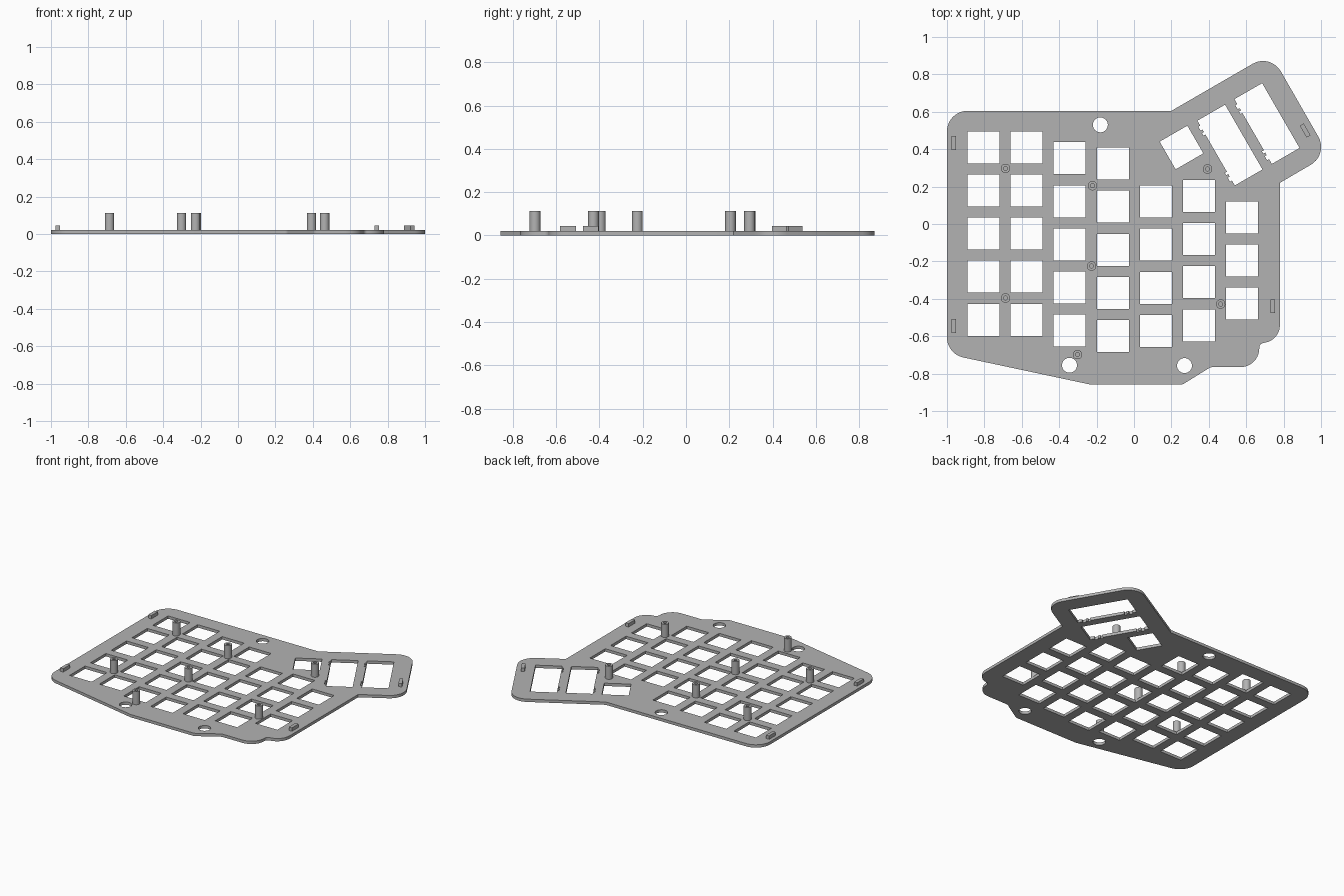
import bpy
import bmesh
from math import cos, sin, pi, radians, tan
from mathutils import Vector, Matrix

cube = bpy.data.objects.get("Cube")
if cube:
    bpy.data.objects.remove(cube, do_unlink=True)

THICK = 0.02
PITCH = 0.2305
KEY = 0.171

grey = bpy.data.materials.new("plain grey")
grey.use_nodes = True
grey.diffuse_color = (0.45, 0.45, 0.45, 1)
grey.node_tree.nodes["Principled BSDF"].inputs["Base Color"].default_value = (0.45, 0.45, 0.45, 1)


def rounded(corners, steps=10):
    """Closed outline from (x, y, radius) corners."""
    pts = []
    for i, (x, y, r) in enumerate(corners):
        p = Vector((x, y))
        if r == 0:
            pts.append(p)
            continue
        a = (Vector(corners[i - 1][:2]) - p).normalized()
        b = (Vector(corners[(i + 1) % len(corners)][:2]) - p).normalized()
        half = a.angle(b) / 2
        centre = p + (a + b).normalized() * (r / sin(half))
        start = p + a * (r / tan(half)) - centre
        end = p + b * (r / tan(half)) - centre
        turn = start.angle(end)
        for k in range(steps + 1):
            t = k / steps
            v = start * sin((1 - t) * turn) + end * sin(t * turn)
            pts.append(centre + v / sin(turn))
    return pts


def circle(x, y, r, n=32):
    return [Vector((x + r * cos(2 * pi * k / n), y + r * sin(2 * pi * k / n))) for k in range(n)]


def placed(points, x, y, degrees=0):
    turn = Matrix.Rotation(radians(degrees), 2)
    return [turn @ Vector(p) + Vector((x, y)) for p in points]


def rectangle(w, h):
    return [(-w / 2, -h / 2), (w / 2, -h / 2), (w / 2, h / 2), (-w / 2, h / 2)]


def slab(name, loops, z0, z1, smooth=False):
    """Flat solid from an outline followed by hole loops."""
    bm = bmesh.new()
    for loop in loops:
        vs = [bm.verts.new((p[0], p[1], z0)) for p in loop]
        for i, v in enumerate(vs):
            bm.edges.new((vs[i - 1], v))
    bmesh.ops.triangle_fill(bm, use_beauty=True, edges=bm.edges[:], normal=(0, 0, 1))
    top = bmesh.ops.extrude_face_region(bm, geom=bm.faces[:], use_keep_orig=True)
    bmesh.ops.translate(bm, vec=(0, 0, z1 - z0),
                        verts=[g for g in top["geom"] if isinstance(g, bmesh.types.BMVert)])
    bmesh.ops.recalc_face_normals(bm, faces=bm.faces[:])
    mesh = bpy.data.meshes.new(name)
    bm.to_mesh(mesh)
    bm.free()
    mesh.materials.append(grey)
    ob = bpy.data.objects.new(name, mesh)
    bpy.context.collection.objects.link(ob)
    if smooth:
        bpy.ops.object.select_all(action="DESELECT")
        ob.select_set(True)
        bpy.context.view_layer.objects.active = ob
        bpy.ops.object.shade_smooth_by_angle(angle=radians(30))
    return ob


# Plate outline, clockwise from the back right corner
R = 0.11
loops = [rounded([
    (-1, 0.605, R), (0.20, 0.605, 0), (0.73, 0.912, R), (1.04, 0.372, R),
    (0.78, 0.22, 0), (0.78, -0.62, 0.095), (0.67, -0.64, 0.025),
    (0.67, -0.765, 0.1), (0.41, -0.765, 0.04), (0.26, -0.858, 0.03),
    (-0.235, -0.858, 0.03), (-1, -0.695, R)])]

# Key openings: y of the rearmost key and number of keys per column
columns = [(0.41, 5), (0.41, 5), (0.352, 5), (0.323, 5), (0.12, 4), (0.15, 4), (0.035, 3)]
for c, (y, count) in enumerate(columns):
    for k in range(count):
        loops.append(placed(rectangle(KEY, KEY), -0.805 + c * PITCH, y - k * PITCH))

# Angled thumb openings, the long ones with small clip notches
loops.append(placed(rectangle(KEY, KEY), 0.254, 0.409, 30))
w, h, d = KEY / 2, 0.2, 0.012
notched = [(-w, -h), (w, -h), (w, h), (-w, h)]
for a, b in ((0.17, 0.145), (0.13, 0.115), (-0.115, -0.13), (-0.145, -0.17)):
    notched += [(-w, a), (-w - d, a), (-w - d, b), (-w, b)]
for x, y in ((0.513, 0.422), (0.711, 0.537)):
    loops.append(placed(notched, x, y, 30))

# Round holes
for x, y in ((-0.18, 0.53), (-0.345, -0.755), (0.27, -0.757)):
    loops.append(circle(x, y, 0.04))

slab("key_plate", loops, 0, THICK, smooth=True)

# Hollow standoffs
posts = [(-0.687, 0.297), (-0.222, 0.205), (-0.227, -0.225), (-0.687, -0.396),
         (-0.302, -0.698), (0.393, 0.294), (0.463, -0.428)]
for i, (x, y) in enumerate(posts):
    slab(f"standoff_{i + 1}", [circle(x, y, 0.025), circle(x, y, 0.011)], THICK, 0.112, smooth=True)

# Edge locating tabs
tabs = [(-0.963, 0.433, 0), (-0.963, -0.545, 0), (0.741, -0.44, 0), (0.915, 0.5, 30)]
for i, (x, y, angle) in enumerate(tabs):
    slab(f"edge_tab_{i + 1}", [placed(rectangle(0.024, 0.073), x, y, angle)], THICK, 0.044)
